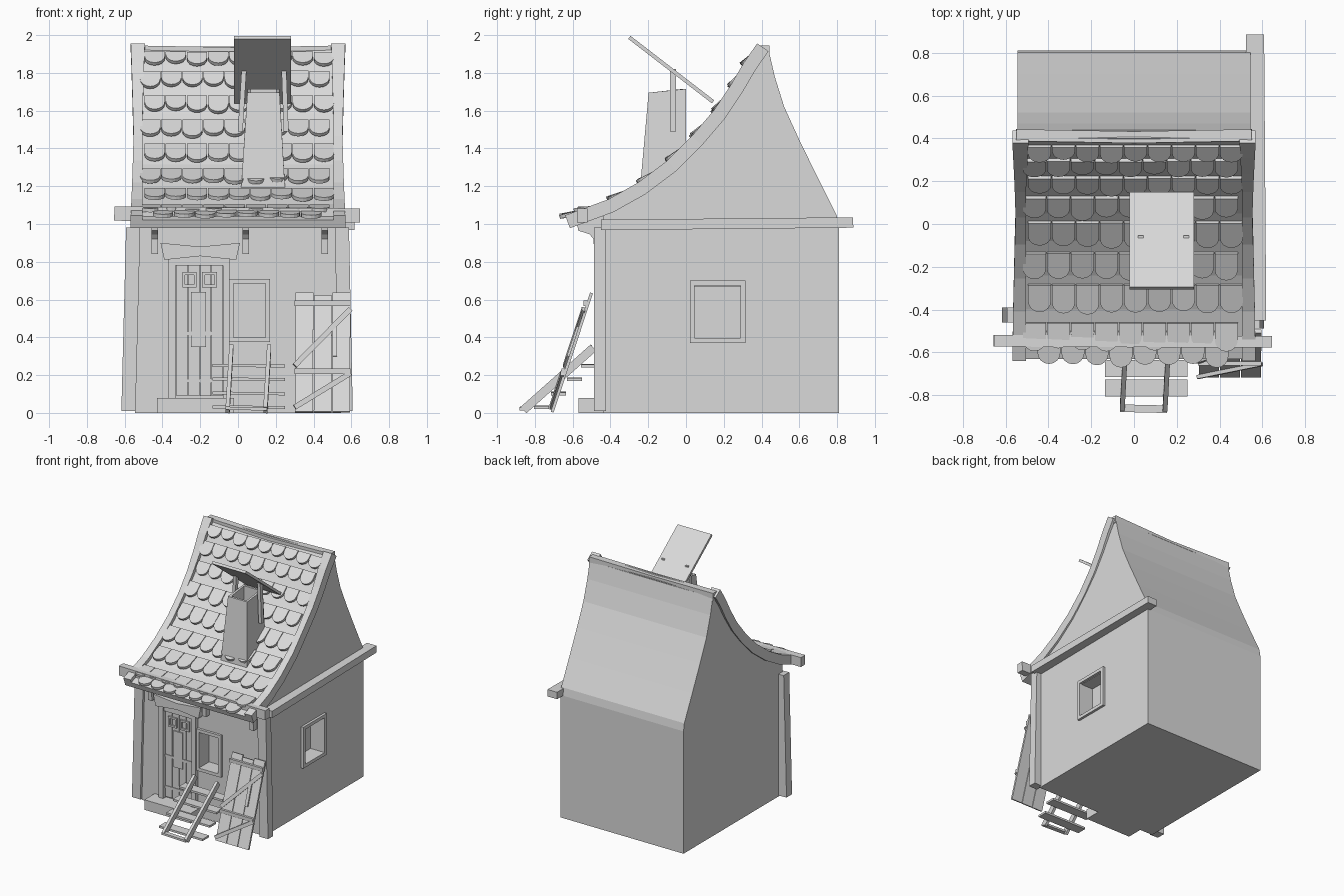
import bpy, bmesh, math, random
from mathutils import Vector as V

if "Cube" in bpy.data.objects:
    bpy.data.objects.remove(bpy.data.objects["Cube"])
random.seed(4)

GREY = (0.7, 0.7, 0.7, 1)
mat = bpy.data.materials.new("plain grey")
mat.use_nodes = True
mat.diffuse_color = GREY
next(n for n in mat.node_tree.nodes if n.type == "BSDF_PRINCIPLED").inputs["Base Color"].default_value = GREY


def make(name, *solids):
    """Build one object from solids, each a list of matching cross-sections."""
    bm = bmesh.new()
    for sections in solids:
        rings = [[bm.verts.new(p) for p in s] for s in sections]
        for a, b in zip(rings, rings[1:]):
            for i in range(len(a)):
                j = (i + 1) % len(a)
                bm.faces.new((a[i], a[j], b[j], b[i]))
        bm.faces.new(rings[0])
        bm.faces.new(rings[-1])
    bmesh.ops.recalc_face_normals(bm, faces=bm.faces)
    mesh = bpy.data.meshes.new(name)
    bm.to_mesh(mesh)
    bm.free()
    mesh.materials.append(mat)
    ob = bpy.data.objects.new(name, mesh)
    bpy.context.collection.objects.link(ob)
    return ob


def beam(a, b, w, h):
    """Rectangular bar from a to b."""
    a, b = V(a), V(b)
    d = (b - a).normalized()
    side = V((0, 1, 0)) if abs(d.x) > 0.6 else V((1, 0, 0))
    up = d.cross(side).normalized()
    side = up.cross(d)
    corners = [side * w / 2 * i + up * h / 2 * j for i, j in ((-1, -1), (1, -1), (1, 1), (-1, 1))]
    return [[p + c for c in corners] for p in (a, b)]


def box(x0, x1, y0, y1, z0, z1):
    return [[(x0, y0, z), (x1, y0, z), (x1, y1, z), (x0, y1, z)] for z in (z0, z1)]


def across(profile, x0, x1):
    """Extrude a (y, z) profile along x."""
    return [[(x, y, z) for y, z in profile] for x in (x0, x1)]


# Curve of the front roof slope
PATH = [(-0.63, 1.02), (-0.4, 1.105), (-0.24, 1.195), (-0.08, 1.315), (0.05, 1.445),
        (0.17, 1.585), (0.26, 1.72), (0.33, 1.84), (0.4, 1.94)]


def roof(y, off=0.0):
    """Point on the roof curve at y, moved along its normal."""
    for (ya, za), (yb, zb) in zip(PATH, PATH[1:]):
        if y <= yb or yb == PATH[-1][0]:
            break
    n = V((0, ya - yb, zb - za)).normalized()
    n = V((0, -(zb - za), yb - ya)).normalized()
    return V((0, y, za + (zb - za) * (y - ya) / (yb - ya))) + n * off


# House body with curved gable
front = [(y, z - 0.03) for y, z in PATH if y > -0.42]
body = make("house_body", across(
    [(-0.44, 0), (-0.44, 1.05)] + front + [(0.44, 1.91), (0.47, 1.78), (0.52, 1.62), (0.6, 1.445),
     (0.7, 1.24), (0.8, 1.04), (0.81, 0.98), (0.81, 0)], -0.545, 0.545))

# Window recesses
cutter = make("window_cutter", box(0.44, 0.7, 0.045, 0.29, 0.395, 0.67),
              box(-0.025, 0.145, -0.6, -0.33, 0.4, 0.685))
cutter.hide_render = True
cutter.hide_viewport = True
cut = body.modifiers.new("window_recess", "BOOLEAN")
cut.operation = "DIFFERENCE"
cut.object = cutter
cut.solver = "EXACT"


def front_frame(x0, x1, z0, z1, t, ya, yb):
    return [box(x0, x0 + t, ya, yb, z0, z1), box(x1 - t, x1, ya, yb, z0, z1),
            box(x0, x1, ya, yb, z0, z0 + t), box(x0, x1, ya, yb, z1 - t, z1)]


make("front_window_frame", *front_frame(-0.05, 0.17, 0.375, 0.71, 0.025, -0.46, -0.43))
make("side_window_frame",
     *[box(0.54, 0.565, y, y + 0.026, 0.37, 0.7) for y in (0.02, 0.289)],
     *[box(0.54, 0.565, 0.02, 0.315, z, z + 0.026) for z in (0.37, 0.674)])

# Corner posts and wall beams
make("left_corner_post", beam((0.57, -0.455, 0.01), (0.55, -0.455, 0.98), 0.075, 0.065))
make("right_corner_post", beam((-0.58, -0.425, 0.01), (-0.555, -0.425, 0.98), 0.075, 0.07))
make("side_beam", beam((0.575, -0.45, 0.995), (0.565, 0.885, 1.008), 0.085, 0.055))
make("eave_beam", beam((-0.655, -0.545, 1.055), (0.645, -0.55, 1.045), 0.055, 0.075))

# Eave brackets
BRACKET = [(-0.44, 0.84), (-0.485, 0.84), (-0.49, 0.92), (-0.51, 0.945),
           (-0.57, 0.965), (-0.58, 1.02), (-0.44, 1.04)]
make("eave_brackets", *[across(BRACKET, x - 0.017, x + 0.017) for x in (-0.44, 0.04, 0.46)])

# Roof slab, barge boards and ridge
ys = [p[0] for p in PATH]
slab = [roof(y) for y in ys] + [roof(y, -0.045) for y in reversed(ys)]
make("roof_slab", across([(p.y, p.z) for p in slab], -0.515, 0.515))


def barge(side):
    sections = []
    for k, y in enumerate(ys):
        t = k / (len(ys) - 1)
        inner = 0.505 - 0.03 * max(0, t - 0.6)
        outer = 0.553 + 0.03 * abs(t - 0.5)
        lo, hi = roof(y, -0.045), roof(y, 0.028)
        sections.append([V((side * x, p.y, p.z)) for x, p in
                         ((inner, lo), (outer, lo), (outer, hi), (inner, hi))])
    return sections


make("left_barge_board", barge(1))
make("right_barge_board", barge(-1))
make("ridge_beam", beam((-0.55, 0.415, 1.915), (0, 0.405, 1.905), 0.055, 0.06),
     beam((0, 0.405, 1.905), (0.55, 0.415, 1.915), 0.055, 0.06))

# Rows of rounded roof tiles: lower and upper edge of each row
ROWS = [(-0.65, -0.5), (-0.575, -0.46), (-0.4, -0.28), (-0.24, -0.13), (-0.08, 0.015),
        (0.05, 0.13), (0.165, 0.225), (0.255, 0.305), (0.325, 0.37)]
W = 0.112


def tile(x, y0, y1):
    low = roof(y0, 0.02 + random.uniform(-0.004, 0.006))
    up = roof(y1, 0.0)
    d = (up - low).normalized()
    low -= d * random.uniform(-0.01, 0.012)
    n = V((0, -d.z, d.y))
    r = W * 0.48
    outline = [(-r, (up - low).length), (-r, 0.055)]
    outline += [(-r * math.cos(a), 0.055 * (1 - math.sin(a)))
                for a in (math.pi * i / 8 for i in range(1, 8))]
    outline += [(r, 0.055), (r, (up - low).length)]
    base = [low + d * v + V((x + u, 0, 0)) for u, v in outline]
    return [base, [p + n * 0.02 for p in base]]


tiles = []
for row, (y0, y1) in enumerate(ROWS):
    count = 8 if row % 2 == 0 and row < 2 else 9
    shift = 0.0 if count == 8 else (-0.012 if row % 2 else 0.012)
    for k in range(count):
        tiles.append(tile((k - (count - 1) / 2) * W + shift - 0.005, y0, y1))
make("roof_tiles", *tiles)


# Open chimney with a tilted cover
def ring(x0, x1, y0, y1, z0, z1):
    return [(x0, y0, z0), (x1, y0, z0), (x1, y1, z1), (x0, y1, z1)]


make("chimney", [ring(0.015, 0.25, -0.245, 0.0, 1.17, 1.17),
                 ring(0.05, 0.22, -0.198, 0.0, 1.695, 1.715),
                 ring(0.068, 0.202, -0.18, -0.018, 1.695, 1.715),
                 ring(0.065, 0.205, -0.18, -0.018, 1.45, 1.45)])
make("chimney_cover", beam((0.13, -0.3, 1.988), (0.13, 0.143, 1.647), 0.3, 0.02))
make("cover_supports", beam((0.012, -0.07, 1.49), (0.032, -0.07, 1.82), 0.026, 0.032),
     beam((0.255, -0.07, 1.49), (0.243, -0.07, 1.82), 0.026, 0.032))

# Door with planks, panel, small windows and surround
make("door_planks", *[box(-0.325 + i * 0.062, -0.267 + i * 0.062, -0.452, -0.43, 0.09, 0.78) for i in range(4)])
make("door_panel", box(-0.25, -0.17, -0.462, -0.44, 0.35, 0.64))
make("door_rails", *[box(-0.325, -0.085, -0.457, -0.44, z, z + 0.02) for z in (0.16, 0.41)])
make("door_windows", *front_frame(-0.295, -0.22, 0.665, 0.745, 0.014, -0.465, -0.44),
     *front_frame(-0.19, -0.11, 0.665, 0.745, 0.014, -0.465, -0.44))
make("door_jambs", box(-0.37, -0.33, -0.475, -0.43, 0.06, 0.83),
     box(-0.08, -0.045, -0.475, -0.43, 0.06, 0.83),
     box(-0.37, -0.045, -0.468, -0.43, 0.78, 0.83))
LINTEL = [(-0.41, 0.9), (-0.2, 0.88), (0.01, 0.9), (-0.01, 0.81), (-0.2, 0.83), (-0.39, 0.81)]
make("door_lintel", [[(x, y, z) for x, z in LINTEL] for y in (-0.487, -0.43)])
make("door_step", box(-0.43, -0.02, -0.57, -0.43, 0.0, 0.08))

# Leaning step ladder
make("ladder_rails", beam((-0.055, -0.86, 0.015), (-0.035, -0.49, 0.345), 0.022, 0.045),
     beam((0.145, -0.86, 0.015), (0.165, -0.49, 0.345), 0.022, 0.045))
make("ladder_steps", *[beam((-0.135, y, z), (0.25, y, z - 0.004), 0.08, 0.016)
                       for y, z in ((-0.765, 0.032), (-0.675, 0.105), (-0.59, 0.18), (-0.515, 0.252))])
make("ladder_foot", beam((-0.065, -0.86, 0.025), (0.155, -0.865, 0.02), 0.035, 0.016))


# Plank shutter leaning on the wall
def lean(x, z, off=0.0):
    return (x, -0.71 + 0.33 * z - off, z)


make("shutter_planks", *[beam(lean(x, 0.004), lean(x + 0.002, top), 0.094, 0.016)
                         for x, top in ((0.35, 0.635), (0.448, 0.62), (0.546, 0.635))])
make("shutter_braces", *[beam(lean(0.3, za, 0.014), lean(0.595, zb, 0.014), 0.018, 0.028)
                         for za, zb in ((0.58, 0.58), (0.22, 0.22), (0.25, 0.55), (0.03, 0.21))])
make("shutter_handle", beam(lean(0.512, 0.3, 0.014), lean(0.512, 0.47, 0.014), 0.025, 0.012))
